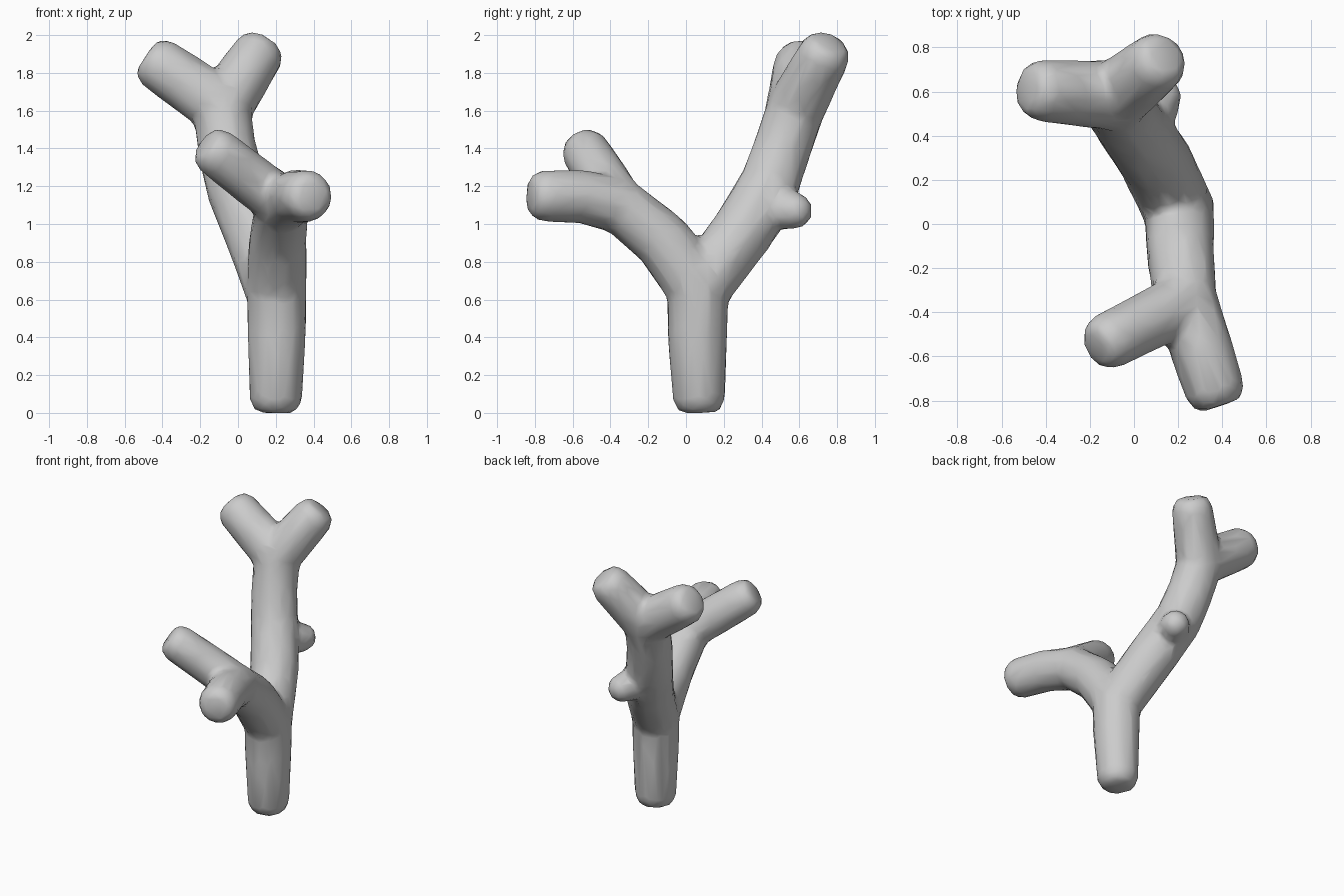
import bpy, bmesh
from math import cos, sin, pi
from mathutils import Vector, Matrix

if "Cube" in bpy.data.objects:
    bpy.data.objects.remove(bpy.data.objects["Cube"])

bm = bmesh.new()


def ring(center, axis, radius, count=14):
    """Circle of loose vertices facing along axis."""
    rot = axis.to_track_quat('Z', 'Y').to_matrix()
    return [bm.verts.new(center + rot @ Vector((radius * cos(2 * pi * i / count),
                                                radius * sin(2 * pi * i / count), 0)))
            for i in range(count)]


def ball(center, radius):
    """Joint between two segments."""
    pts = bmesh.new()
    bmesh.ops.create_icosphere(pts, subdivisions=2, radius=radius)
    verts = [bm.verts.new(v.co + center) for v in pts.verts]
    pts.free()
    return verts


def blunt_end(tip, direction, radius):
    """Cut end of a branch with a bevelled rim."""
    return (ring(tip - direction * 0.07, direction, radius)
            + ring(tip - direction * 0.015, direction, radius * 0.82)
            + ring(tip, direction, radius * 0.6))


def limb(points, cut_start=False, cut_end=False):
    """Chain of tapered segments through (x, y, z, radius) points."""
    last = len(points) - 2
    for i in range(last + 1):
        a, b = Vector(points[i][:3]), Vector(points[i + 1][:3])
        ra, rb = points[i][3], points[i + 1][3]
        d = (b - a).normalized()
        verts = blunt_end(a, -d, ra) if cut_start and i == 0 else ball(a, ra)
        verts += blunt_end(b, d, rb) if cut_end and i == last else ball(b, rb)
        hull = bmesh.ops.convex_hull(bm, input=verts)
        inner = [g for g in hull['geom_interior'] if isinstance(g, bmesh.types.BMVert)]
        bmesh.ops.delete(bm, geom=inner, context='VERTS')


# Trunk
limb([(0.2, 0.07, 0, 0.14), (0.205, 0.06, 0.45, 0.162), (0.205, 0.06, 0.68, 0.165)],
     cut_start=True)
# Front branch and its side shoot
limb([(0.205, 0.06, 0.66, 0.165), (0.21, -0.12, 0.91, 0.16), (0.23, -0.34, 1.09, 0.15),
      (0.30, -0.55, 1.145, 0.145), (0.39, -0.825, 1.15, 0.138)], cut_end=True)
limb([(0.22, -0.36, 1.12, 0.14), (-0.175, -0.56, 1.425, 0.13)], cut_end=True)
# Back branch and its two top prongs
limb([(0.205, 0.06, 0.64, 0.165), (0.09, 0.30, 0.96, 0.17), (-0.01, 0.44, 1.2, 0.165),
      (-0.06, 0.51, 1.4, 0.16), (-0.085, 0.58, 1.61, 0.16)])
limb([(-0.085, 0.58, 1.61, 0.16), (0.145, 0.765, 1.96, 0.138)], cut_end=True)
limb([(-0.09, 0.58, 1.62, 0.16), (-0.485, 0.61, 1.89, 0.142)], cut_end=True)
# Knot stub on the back branch
limb([(0.03, 0.42, 1.1, 0.13), (0.12, 0.575, 1.07, 0.1)])

bmesh.ops.recalc_face_normals(bm, faces=bm.faces[:])
mesh = bpy.data.meshes.new("branch")
bm.to_mesh(mesh)
bm.free()
branch = bpy.data.objects.new("forked_branch", mesh)
bpy.context.collection.objects.link(branch)

# Fuse the limbs into one skin, soften the joints, then thin it to low-poly
remesh = branch.modifiers.new("fuse", 'REMESH')
remesh.mode = 'VOXEL'
remesh.voxel_size = 0.022
soften = branch.modifiers.new("soften", 'SMOOTH')
soften.factor = 0.5
soften.iterations = 6
thin = branch.modifiers.new("thin", 'DECIMATE')
thin.ratio = 0.08

bpy.context.view_layer.objects.active = branch
branch.select_set(True)
for m in list(branch.modifiers):
    bpy.ops.object.modifier_apply(modifier=m.name)
bpy.ops.object.shade_smooth()
